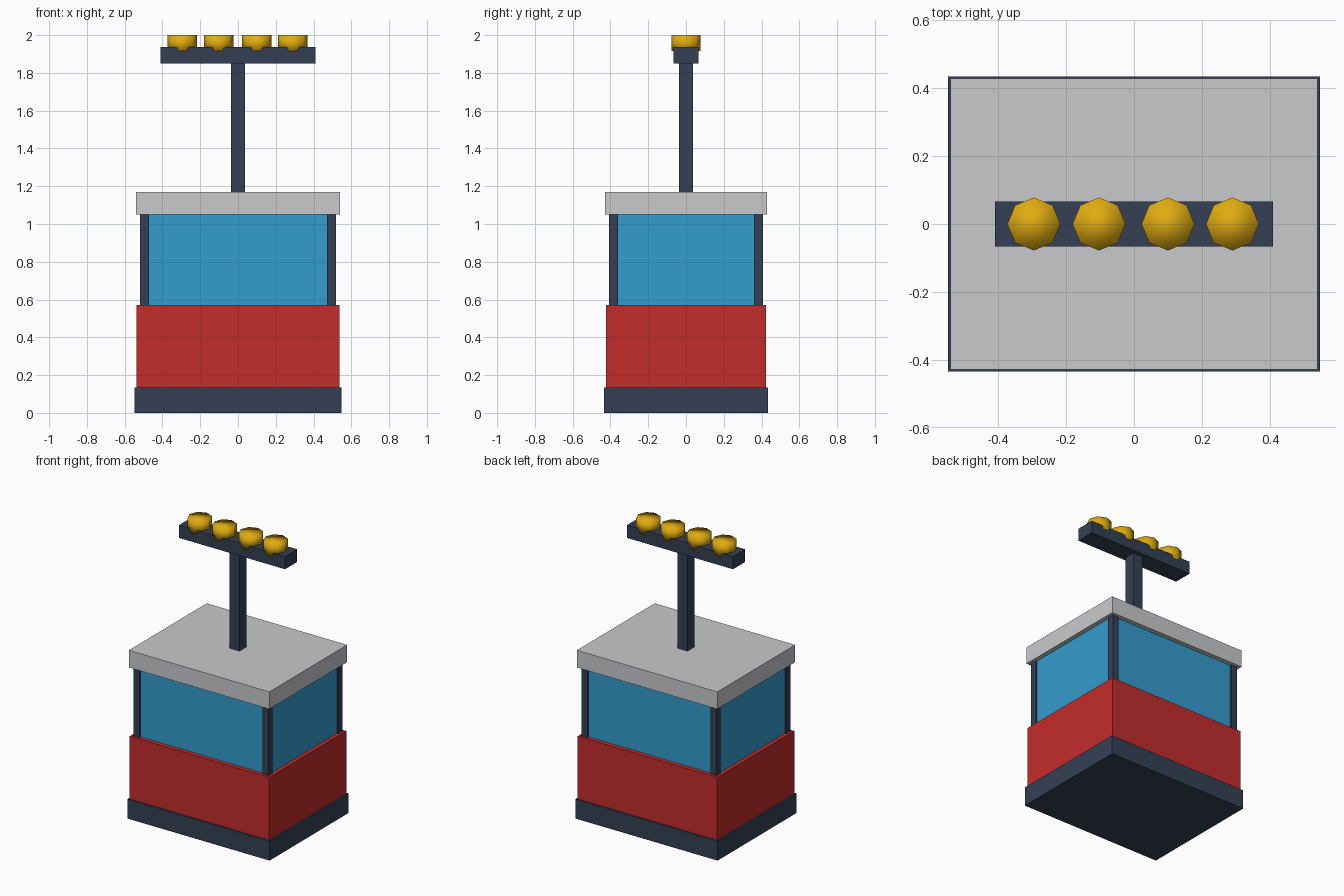
import bpy
import bmesh

default = bpy.data.objects.get("Cube")
if default:
    bpy.data.objects.remove(default, do_unlink=True)


def material(name, rgb):
    """Flat material from sRGB 0-255 values, stored as linear."""
    lin = [((c / 255 + 0.055) / 1.055) ** 2.4 for c in rgb]
    mat = bpy.data.materials.new(name)
    mat.use_nodes = True
    mat.diffuse_color = (*lin, 1)
    mat.node_tree.nodes["Principled BSDF"].inputs["Base Color"].default_value = (*lin, 1)
    return mat


navy = material("dark navy metal", (52, 64, 84))
red = material("red paint", (196, 44, 44))
blue = material("blue glass", (52, 156, 206))
grey = material("light grey roof", (200, 202, 203))
gold = material("golden yellow", (224, 172, 16))


def finish(name, bm, mat):
    mesh = bpy.data.meshes.new(name)
    bm.to_mesh(mesh)
    bm.free()
    mesh.materials.append(mat)
    obj = bpy.data.objects.new(name, mesh)
    bpy.context.collection.objects.link(obj)
    return obj


def box(name, mat, half_x, half_y, bottom, top, x=0, y=0):
    bm = bmesh.new()
    bmesh.ops.create_cube(bm, size=2)
    bmesh.ops.scale(bm, verts=bm.verts, vec=(half_x, half_y, (top - bottom) / 2))
    bmesh.ops.translate(bm, verts=bm.verts, vec=(x, y, (top + bottom) / 2))
    return finish(name, bm, mat)


def wheel(name, x):
    """Eight-sided disc with soft shading."""
    bm = bmesh.new()
    bmesh.ops.create_cone(bm, cap_ends=True, segments=8, radius1=0.078,
                          radius2=0.078, depth=0.085)
    bmesh.ops.translate(bm, verts=bm.verts, vec=(x, 0, 1.9575))
    for face in bm.faces:
        face.smooth = True
    return finish(name, bm, gold)


# Cabin body
box("base_plate", navy, 0.548, 0.435, 0, 0.135)
box("lower_body", red, 0.537, 0.424, 0.135, 0.572)
box("window_band", blue, 0.51, 0.395, 0.572, 1.05)
for side, sx in (("left", 1), ("right", -1)):
    for end, sy in (("front", -1), ("back", 1)):
        box(f"{end}_{side}_post", navy, 0.0235, 0.0235, 0.572, 1.05,
            sx * 0.496, sy * 0.384)
box("roof", grey, 0.541, 0.428, 1.05, 1.17)

# Hanger and its wheels
box("hanger_pole", navy, 0.038, 0.038, 1.17, 1.86)
box("hanger_bar", navy, 0.409, 0.067, 1.85, 1.938)
for i, x in enumerate((-0.295, -0.103, 0.1, 0.29)):
    wheel(f"wheel_{i + 1}", x)
